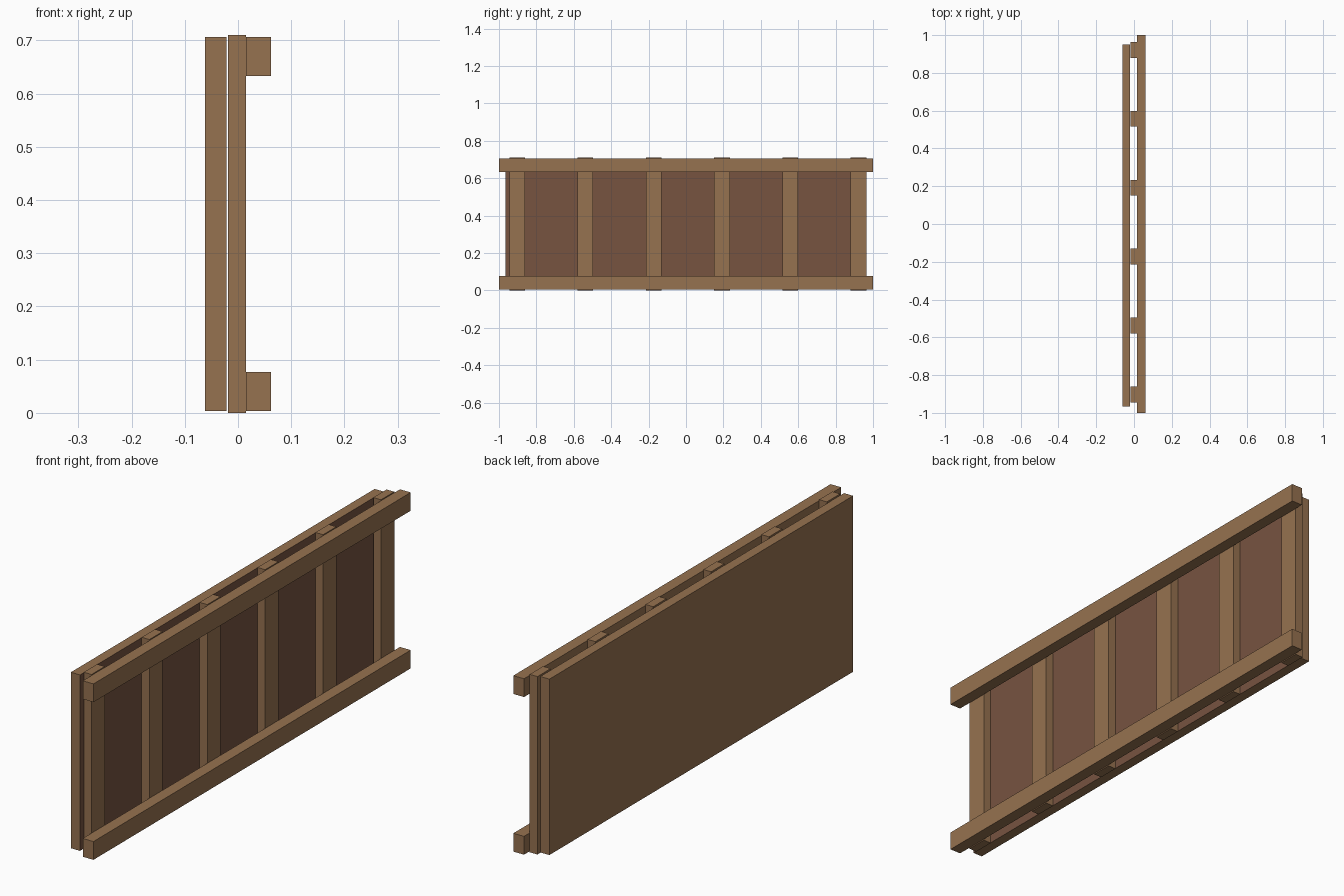
import bpy, bmesh

if "Cube" in bpy.data.objects:
    bpy.data.objects.remove(bpy.data.objects["Cube"])


def material(name, rgb):
    m = bpy.data.materials.new(name)
    m.diffuse_color = (*rgb, 1)
    m.use_nodes = True
    m.node_tree.nodes["Principled BSDF"].inputs["Base Color"].default_value = m.diffuse_color
    return m


WOOD = material("light_wood", (0.305, 0.168, 0.080))
RED = material("reddish_wood", (0.184, 0.087, 0.051))


def board(name, x, y, z):
    """Box board given by its (min, max) range on each axis."""
    bm = bmesh.new()
    bmesh.ops.create_cube(bm, size=1)
    for v in bm.verts:
        v.co = [r[0] if c < 0 else r[1] for c, r in zip(v.co, (x, y, z))]
    me = bpy.data.meshes.new(name)
    bm.to_mesh(me)
    bm.free()
    me.materials.append(WOOD)
    ob = bpy.data.objects.new(name, me)
    bpy.context.collection.objects.link(ob)
    return ob


# Back panel, with a reddish inner face
panel = board("panel", (-0.062, -0.022), (-0.965, 0.95), (0.004, 0.706))
panel.data.materials.append(RED)
for p in panel.data.polygons:
    if p.normal.x > 0.9:
        p.material_index = 1

# Six upright slats
for i in range(6):
    y = -0.903 + i * 0.365
    board(f"slat_{i + 1}", (-0.019, 0.015), (y - 0.042, y + 0.042), (0.0, 0.71))

# Lower and upper long rails
for name, z in (("lower_rail", 0.004), ("upper_rail", 0.633)):
    board(name, (0.015, 0.062), (-1, 1), (z, z + 0.073))
